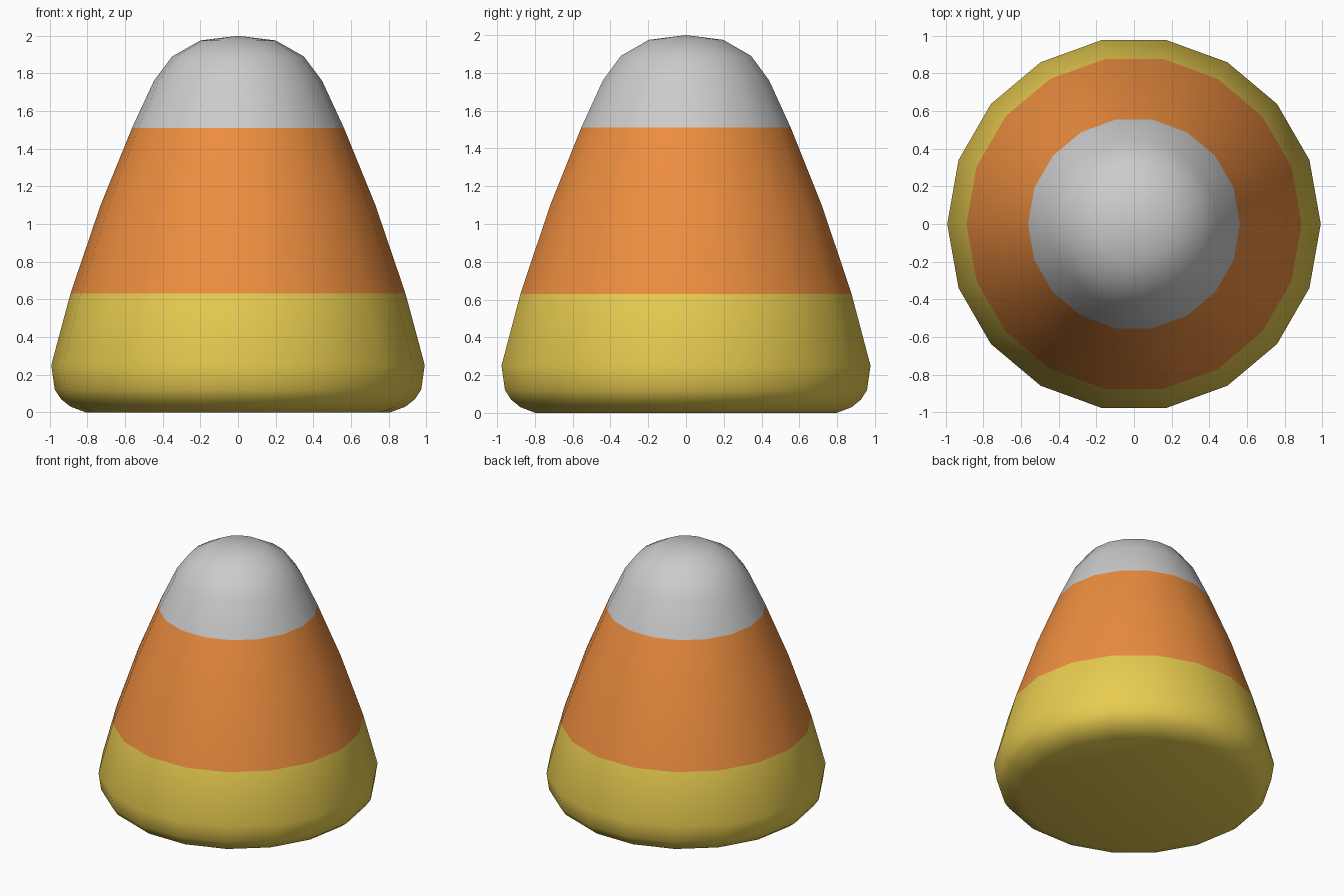
import bpy, bmesh, math

if "Cube" in bpy.data.objects:
    bpy.data.objects.remove(bpy.data.objects["Cube"])

SIDES = 18
# (radius, height) rings from the flat bottom up to the rounded tip
PROFILE = [(0.81, 0.0), (0.89, 0.03), (0.94, 0.07), (0.973, 0.12), (0.992, 0.25),
           (0.89, 0.63), (0.73, 1.10), (0.563, 1.51), (0.447, 1.76),
           (0.35, 1.89), (0.2, 1.975)]
TIP = 2.0


def material(name, rgb):
    mat = bpy.data.materials.new(name)
    mat.diffuse_color = (*rgb, 1.0)
    mat.use_nodes = True
    mat.node_tree.nodes["Principled BSDF"].inputs["Base Color"].default_value = mat.diffuse_color
    return mat


def band(z):
    """Colour slot for a face whose centre is at height z."""
    return 0 if z < 0.63 else 1 if z < 1.51 else 2


# Candy body: lathed rings with a flat base and a pointed-fan cap
bm = bmesh.new()
rings = [[bm.verts.new((r * math.cos(2 * math.pi * i / SIDES),
                        r * math.sin(2 * math.pi * i / SIDES), z))
          for i in range(SIDES)] for r, z in PROFILE]
tip = bm.verts.new((0, 0, TIP))
bm.faces.new(rings[0][::-1])
for i in range(SIDES):
    j = (i + 1) % SIDES
    for low, high in zip(rings, rings[1:]):
        bm.faces.new((low[i], low[j], high[j], high[i]))
    bm.faces.new((rings[-1][i], rings[-1][j], tip))

# Smooth shading and the three colour bands
for face in bm.faces:
    face.smooth = True
    face.material_index = band(face.calc_center_median().z)

mesh = bpy.data.meshes.new("candy_body")
bm.to_mesh(mesh)
bm.free()
for name, rgb in (("yellow_base", (0.80, 0.60, 0.08)),
                  ("orange_middle", (0.85, 0.27, 0.05)),
                  ("white_tip", (0.72, 0.72, 0.72))):
    mesh.materials.append(material(name, rgb))
body = bpy.data.objects.new("candy_body", mesh)
bpy.context.collection.objects.link(body)
